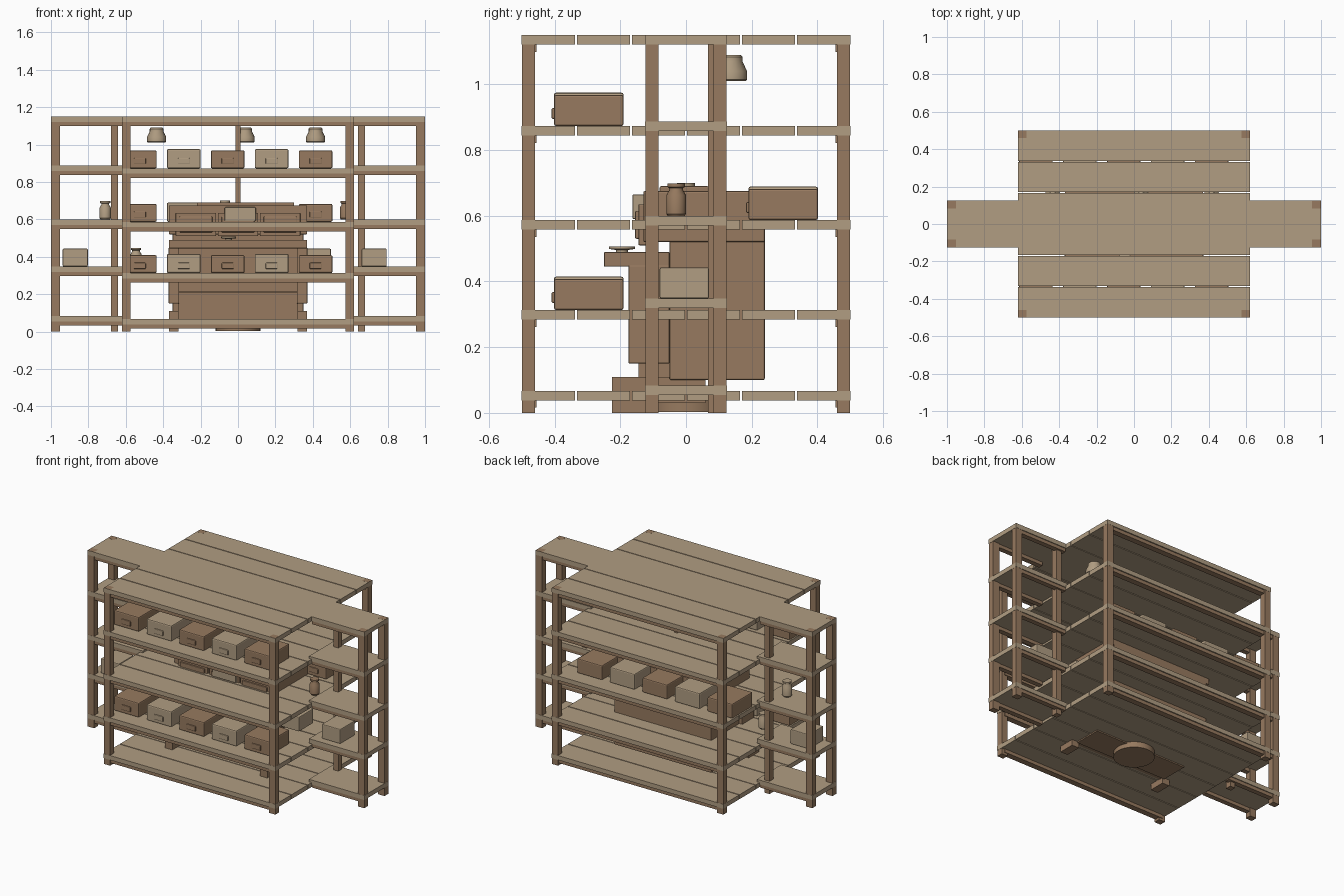
import bpy, bmesh, math
from mathutils import Matrix

if "Cube" in bpy.data.objects:
    bpy.data.objects.remove(bpy.data.objects["Cube"], do_unlink=True)


def material(name, rgb):
    m = bpy.data.materials.new(name)
    m.use_nodes = True
    m.diffuse_color = (*rgb, 1)
    m.node_tree.nodes["Principled BSDF"].inputs["Base Color"].default_value = (*rgb, 1)
    return m


BROWN = material("brown wood", (0.31, 0.195, 0.115))
TAN = material("tan wood", (0.44, 0.34, 0.225))


def finish(name, bm, mat):
    mesh = bpy.data.meshes.new(name)
    bm.to_mesh(mesh)
    bm.free()
    mesh.materials.append(mat)
    ob = bpy.data.objects.new(name, mesh)
    bpy.context.collection.objects.link(ob)
    return ob


def box(name, x, y, z, mat, bevel=0):
    """Box from (min, max) pairs on each axis."""
    bm = bmesh.new()
    spans = [x, y, z]
    centre = [(a + b) / 2 for a, b in spans]
    size = [b - a for a, b in spans]
    bmesh.ops.create_cube(bm, size=1, matrix=Matrix.Translation(centre) @ Matrix.Diagonal((*size, 1)))
    ob = finish(name, bm, mat)
    if bevel:
        mod = ob.modifiers.new("soft edges", "BEVEL")
        mod.width = bevel
        mod.segments = 2
    return ob


def span(c, half):
    return (c - half, c + half)


def lathe(name, x, y, z, profile, mat, sides=16):
    """Turned shape from (radius, height) rings with closed ends."""
    bm = bmesh.new()
    rings = []
    for r, h in profile:
        rings.append([bm.verts.new((x + r * math.cos(a), y + r * math.sin(a), z + h))
                      for a in (2 * math.pi * i / sides for i in range(sides))])
    for low, high in zip(rings, rings[1:]):
        for i in range(sides):
            j = (i + 1) % sides
            bm.faces.new((low[i], low[j], high[j], high[i]))
    bm.faces.new(rings[0][::-1])
    bm.faces.new(rings[-1])
    ob = finish(name, bm, mat)
    bpy.ops.object.select_all(action="DESELECT")
    ob.select_set(True)
    bpy.context.view_layer.objects.active = ob
    bpy.ops.object.shade_smooth_by_angle(angle=math.radians(35))
    return ob


# Plank shelves with front and back rails
TOP = 1.15
THICK = 0.029
main_levels = [0.067, 0.313, 0.587, 0.873, TOP]
side_levels = [0.083, 0.348, 0.599, 0.887, TOP]
plank_starts = [-0.5, -0.332, -0.165, 0.003, 0.17, 0.338]
for z in main_levels:
    for y in plank_starts:
        box("shelf_plank", (-0.62, 0.62), (y, y + 0.162), (z - THICK, z), TAN)
    for s in (-1, 1):
        box("shelf_rail", (-0.6, 0.6), span(s * 0.474, 0.019),
            (z - THICK - 0.022, z - THICK), BROWN)
box("top_centre_board", (-0.62, 0.62), (-0.165, 0.165), (TOP - THICK, TOP), TAN)

# Side wing shelves with rails
for s in (-1, 1):
    for z in side_levels:
        x = sorted((s * 0.6, s))
        box("side_shelf", x, (-0.125, 0.125), (z - THICK, z), TAN)
        for y in (-0.104, 0.104):
            box("side_rail", sorted((s * 0.62, s * 0.97)), span(y, 0.016),
                (z - THICK - 0.022, z - THICK), BROWN)

# Upright posts
for sx in (-1, 1):
    for sy in (-1, 1):
        box("main_post", span(sx * 0.597, 0.022), span(sy * 0.479, 0.02), (0, TOP + 0.0005), BROWN)
        box("side_post", span(sx * 0.976, 0.023), span(sy * 0.104, 0.02), (0, TOP + 0.0005), BROWN)
    box("inner_post", span(sx * 0.66, 0.018), (0.067, 0.107), (0, TOP - THICK), BROWN)
box("centre_pole", span(0, 0.013), (0.08, 0.107), (0.67, TOP - THICK), BROWN)


# Storage crates with pull handles
def crate_row(y, z):
    for i in range(5):
        x = -0.525 + i * 0.235
        mat = TAN if i % 2 else BROWN
        top = z + (0.102 if i % 2 else 0.095)
        box("crate", span(x, 0.09), (y, y + 0.212), (z, top), mat, 0.007)
        box("crate_handle", span(x, 0.032), (y - 0.007, y + 0.01),
            (z + 0.022, z + 0.055), mat, 0.004)


crate_row(-0.402, 0.873)
crate_row(-0.402, 0.313)
crate_row(0.19, 0.587)

# Central cabinet body
box("cabinet_body", (-0.35, 0.35), (-0.05, 0.24), (0.1, 0.56), BROWN, 0.005)
box("cabinet_top", (-0.37, 0.37), (-0.13, 0.24), (0.52, 0.675), BROWN, 0.005)
box("cabinet_cap", (-0.22, 0.3), (-0.08, 0.07), (0.67, 0.69), BROWN, 0.004)
box("cabinet_lower_front", (-0.32, 0.32), (-0.145, -0.04), (0.035, 0.21), BROWN)
box("cabinet_middle_front", (-0.32, 0.32), (-0.155, -0.04), (0.215, 0.45), BROWN)
box("cabinet_base", (-0.33, 0.33), (-0.12, 0.06), (0.03, 0.11), BROWN)
box("cabinet_counter", (-0.37, 0.37), (-0.25, -0.05), (0.445, 0.49), BROWN, 0.004)
for s in (-1, 1):
    box("cabinet_pillar", span(s * 0.343, 0.028), (-0.175, -0.05), (0.15, 0.45), BROWN, 0.004)
    box("cabinet_foot", span(s * 0.343, 0.026), (-0.225, -0.12), (0, 0.11), BROWN)

# Three framed drawers
for i in range(3):
    x = -0.225 + i * 0.225
    box("drawer_frame", span(x, 0.108), (-0.145, -0.12), (0.51, 0.635), BROWN, 0.004)
    box("drawer_panel", span(x, 0.088), (-0.155, -0.12), (0.53, 0.615), BROWN, 0.004)
box("front_chest", span(0.012, 0.083), (-0.163, -0.1), (0.59, 0.665), TAN, 0.004)
lathe("turntable_base", 0, 0, 0.002, [(0.12, 0), (0.12, 0.045)], BROWN, 32)
lathe("counter_dish", -0.05, -0.195, 0.49,
      [(0.018, 0), (0.018, 0.006), (0.04, 0.009), (0.04, 0.017)], TAN)

# Jars and pots
jar = [(0.024, 0), (0.03, 0.008), (0.03, 0.065), (0.021, 0.08), (0.021, 0.086), (0.027, 0.09), (0.027, 0.1)]
lathe("left_jar", 0.575, -0.03, 0.598, jar, BROWN)
lathe("right_jar", -0.71, -0.03, 0.598, jar, TAN)
lathe("low_jar", -0.545, -0.02, 0.348, jar, TAN)
lathe("cabinet_jar", -0.07, 0.0, 0.6, jar, TAN)
pot = [(0.046, 0), (0.051, 0.005), (0.051, 0.03), (0.037, 0.06), (0.037, 0.074), (0.032, 0.08)]
for x in (-0.435, 0.038, 0.415):
    lathe("hanging_pot", x, 0.135, 1.01, pot, TAN)

# Side boxes
for x in (-0.87, 0.728, 0.43):
    box("side_box", span(x, 0.067), (-0.08, 0.07), (0.348, 0.443), TAN, 0.005)
